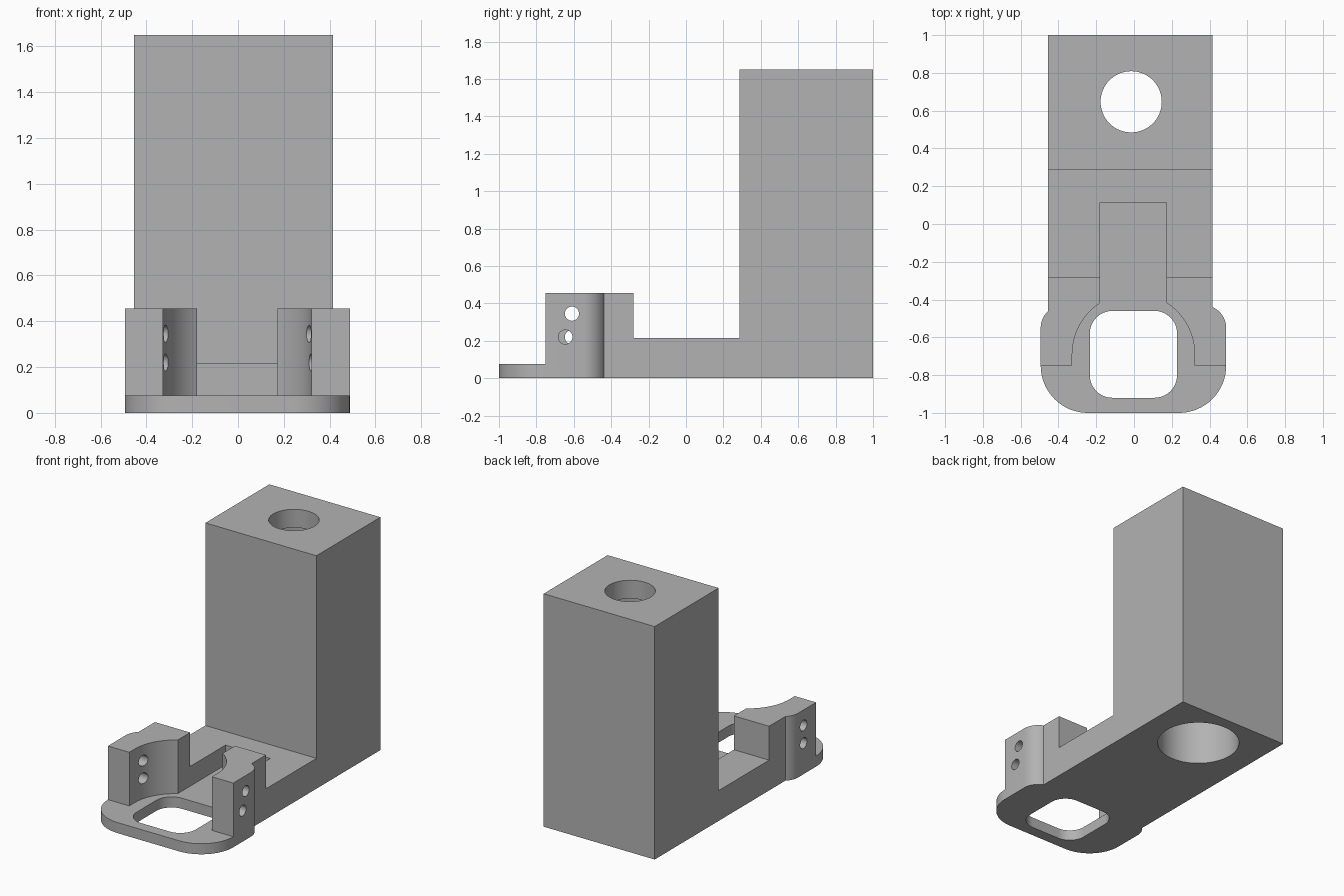
import bpy
import bmesh
from math import cos, sin, radians, pi, asin

if "Cube" in bpy.data.objects:
    bpy.data.objects.remove(bpy.data.objects["Cube"], do_unlink=True)

grey = bpy.data.materials.new("plain grey")
grey.use_nodes = True
tone = (0.45, 0.45, 0.45, 1)
grey.diffuse_color = tone
grey.node_tree.nodes["Principled BSDF"].inputs["Base Color"].default_value = tone

AXIS = -0.003   # centre line of the clamp head
SEAT = 0.075    # height of the thin plate


def arc(cx, cy, r, start, end, steps=16):
    angles = [radians(start + (end - start) * i / steps) for i in range(steps + 1)]
    return [(cx + r * cos(a), cy + r * sin(a)) for a in angles]


def prism(name, outline, low, high, along="z"):
    """Extrude a closed outline along z (xy outline) or x (yz outline)."""
    place = (lambda p, h: (p[0], p[1], h)) if along == "z" else (lambda p, h: (h, p[0], p[1]))
    bm = bmesh.new()
    rings = [[bm.verts.new(place(p, h)) for p in outline] for h in (low, high)]
    bm.faces.new(rings[0])
    bm.faces.new(rings[1])
    n = len(outline)
    for i in range(n):
        j = (i + 1) % n
        bm.faces.new((rings[0][i], rings[0][j], rings[1][j], rings[1][i]))
    bmesh.ops.recalc_face_normals(bm, faces=bm.faces)
    mesh = bpy.data.meshes.new(name)
    bm.to_mesh(mesh)
    bm.free()
    mesh.materials.append(grey)
    obj = bpy.data.objects.new(name, mesh)
    bpy.context.collection.objects.link(obj)
    return obj


def rectangle(x0, x1, y0, y1):
    return [(x0, y0), (x1, y0), (x1, y1), (x0, y1)]


def rounded(cx, half, y0, y1, r_front, r_back):
    f, b = half - r_front, half - r_back
    return (arc(cx - f, y0 + r_front, r_front, 180, 270) + arc(cx + f, y0 + r_front, r_front, 270, 360)
            + arc(cx + b, y1 - r_back, r_back, 0, 90) + arc(cx - b, y1 - r_back, r_back, 90, 180))


def circle(cx, cy, r, steps=64):
    return arc(cx, cy, r, 0, 360, steps)[:-1]


def combine(target, tool, operation):
    mod = target.modifiers.new(operation.lower(), "BOOLEAN")
    mod.operation = operation
    mod.solver = "EXACT"
    mod.object = tool
    bpy.context.view_layer.objects.active = target
    bpy.ops.object.modifier_apply(modifier=mod.name)
    bpy.data.objects.remove(tool, do_unlink=True)


# Column, arm and rear of the clamp share one side profile
side = [(-0.5, 0), (1, 0), (1, 1.65), (0.285, 1.65), (0.285, 0.215),
        (-0.28, 0.215), (-0.28, 0.455), (-0.5, 0.455)]
bracket = prism("bracket", side, -0.455, 0.415, "x")

# Clamp head with rounded corners, stepped down to a thin plate at the front
head = prism("clamp_head", rounded(AXIS, 0.491, -1, -0.43, 0.25, 0.12), 0, 0.455)
combine(head, prism("front_step", rectangle(-1, 1, -1.3, -0.75), SEAT, 1), "DIFFERENCE")
combine(bracket, head, "UNION")

# Round pocket that opens to the front and runs back into a straight channel
r, half, cy = 0.324, 0.176, -0.69
end = 90 - asin(half / r) * 180 / pi
pocket = ([(AXIS - r, -1.3), (AXIS + r, -1.3)] + arc(AXIS, cy, r, 0, end, 24)
          + [(AXIS + half, 0.115), (AXIS - half, 0.115)] + arc(AXIS, cy, r, 180 - end, 180, 24))
combine(bracket, prism("pocket", pocket, SEAT, 1), "DIFFERENCE")

# Window in the plate
combine(bracket, prism("window", rounded(AXIS, 0.231, -0.92, -0.46, 0.12, 0.12), -0.2, 0.2), "DIFFERENCE")

# Column bore: wide from below, narrow through the top wall
combine(bracket, prism("wide_bore", circle(-0.015, 0.647, 0.27), -0.2, 1.52), "DIFFERENCE")
combine(bracket, prism("top_hole", circle(-0.015, 0.647, 0.162), 1.4, 1.8), "DIFFERENCE")

# Screw holes through both jaws, the lower pair slightly staggered
for direction, low_y in ((1, -0.645), (-1, -0.61)):
    for y, z in ((-0.61, 0.345), (low_y, 0.22)):
        span = sorted((direction * 0.1, direction * 0.8))
        combine(bracket, prism("screw_hole", circle(y, z, 0.038, 32), *span, "x"), "DIFFERENCE")

bpy.ops.object.select_all(action="DESELECT")
bracket.select_set(True)
bpy.context.view_layer.objects.active = bracket
bpy.ops.object.shade_smooth_by_angle(angle=radians(30))
